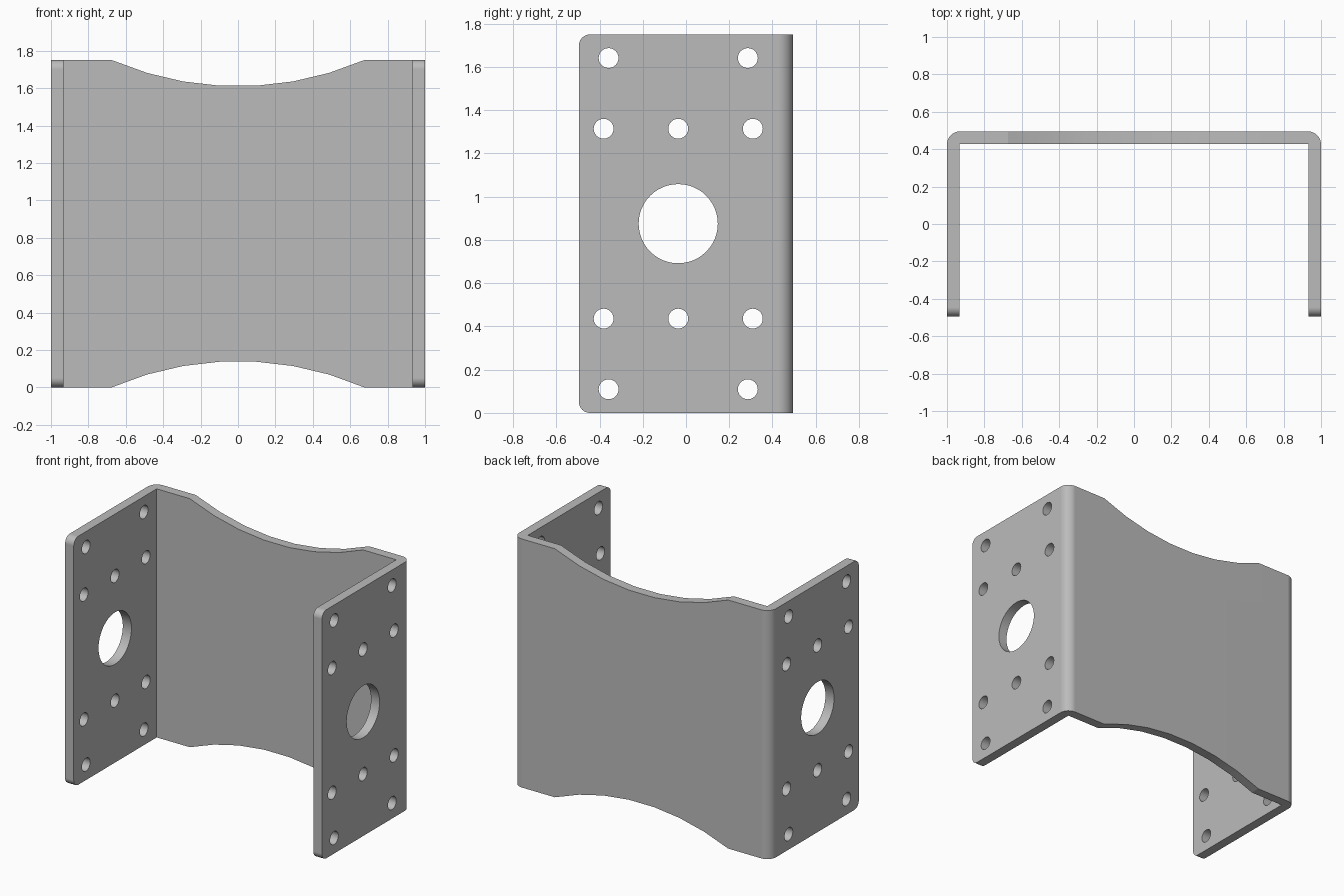
import bpy, bmesh, math
from mathutils import Matrix

cube = bpy.data.objects.get("Cube")
if cube:
    bpy.data.objects.remove(cube, do_unlink=True)

HEIGHT, DEPTH, WALL, BEND = 1.75, 0.495, 0.067, 0.07
MID = HEIGHT / 2

steel = bpy.data.materials.new("grey steel")
steel.use_nodes = True
steel.diffuse_color = (0.5, 0.5, 0.5, 1)
steel.node_tree.nodes["Principled BSDF"].inputs["Base Color"].default_value = steel.diffuse_color


def make_object(name, bm):
    bmesh.ops.recalc_face_normals(bm, faces=bm.faces)
    mesh = bpy.data.meshes.new(name)
    bm.to_mesh(mesh)
    bm.free()
    mesh.materials.append(steel)
    obj = bpy.data.objects.new(name, mesh)
    bpy.context.collection.objects.link(obj)
    return obj


def add_cylinder(bm, axis, centre, radius, length, sides, turn=0):
    matrix = (Matrix.Translation(centre) @ Matrix.Rotation(math.pi / 2, 4, axis)
              @ Matrix.Rotation(turn, 4, 'Z'))
    bmesh.ops.create_cone(bm, cap_ends=True, segments=sides, radius1=radius,
                          radius2=radius, depth=length, matrix=matrix)


# U-shaped channel: half profile with a rounded outer bend, mirrored and extruded up
half = [(1 - WALL, DEPTH - WALL), (1 - WALL, -DEPTH), (1, -DEPTH)]
for i in range(9):
    a = math.pi / 2 * i / 8
    half.append((1 - BEND + BEND * math.cos(a), DEPTH - BEND + BEND * math.sin(a)))
profile = half + [(-x, y) for x, y in reversed(half)]
bm = bmesh.new()
base = bm.faces.new([bm.verts.new((x, y, 0)) for x, y in profile])
top = bmesh.ops.extrude_face_region(bm, geom=[base])["geom"]
bmesh.ops.translate(bm, vec=(0, 0, HEIGHT),
                    verts=[v for v in top if isinstance(v, bmesh.types.BMVert)])

# Rounded front corners of both flanges
corners = [e for e in bm.edges
           if all(v.co.y < 0.01 - DEPTH for v in e.verts)
           and abs(e.verts[0].co.z - e.verts[1].co.z) < 0.01]
bmesh.ops.bevel(bm, geom=corners, offset=0.05, segments=6, profile=0.5, affect='EDGES')
bracket = make_object("channel_bracket", bm)

# Drilled holes through both flanges, and the shallow arcs in the back web
cuts = bmesh.new()
add_cylinder(cuts, 'Y', (0, -0.036, MID), 0.183, 3, 48)
for side in (-1, 1):
    holes = [(-0.358, 0.766), (0.286, 0.766), (-0.381, 0.439), (-0.036, 0.439), (0.309, 0.439)]
    for y, z in holes:
        add_cylinder(cuts, 'Y', (0, y, MID + side * z), 0.046, 3, 24)
arcs = bmesh.new()
RADIUS, SIDES = 1.697, 54
for side in (-1, 1):
    add_cylinder(arcs, 'X', (0, DEPTH, MID + side * (MID - 0.14 + RADIUS)), RADIUS, 0.4,
                 SIDES, math.pi / SIDES)

for name, cutter_mesh in (("hole_cutter", cuts), ("arc_cutter", arcs)):
    cutter = make_object(name, cutter_mesh)
    cutter.hide_render = True
    cut = bracket.modifiers.new(name, 'BOOLEAN')
    cut.operation, cut.solver, cut.object = 'DIFFERENCE', 'EXACT', cutter
    bpy.context.view_layer.objects.active = bracket
    bpy.ops.object.modifier_apply(modifier=name)
    bpy.data.objects.remove(cutter, do_unlink=True)

# Smooth bends and holes, crisp sheet edges
bpy.ops.object.select_all(action='DESELECT')
bracket.select_set(True)
bpy.context.view_layer.objects.active = bracket
bpy.ops.object.shade_smooth_by_angle(angle=math.radians(30))
weighted = bracket.modifiers.new("flat_walls", 'WEIGHTED_NORMAL')
weighted.keep_sharp = True
